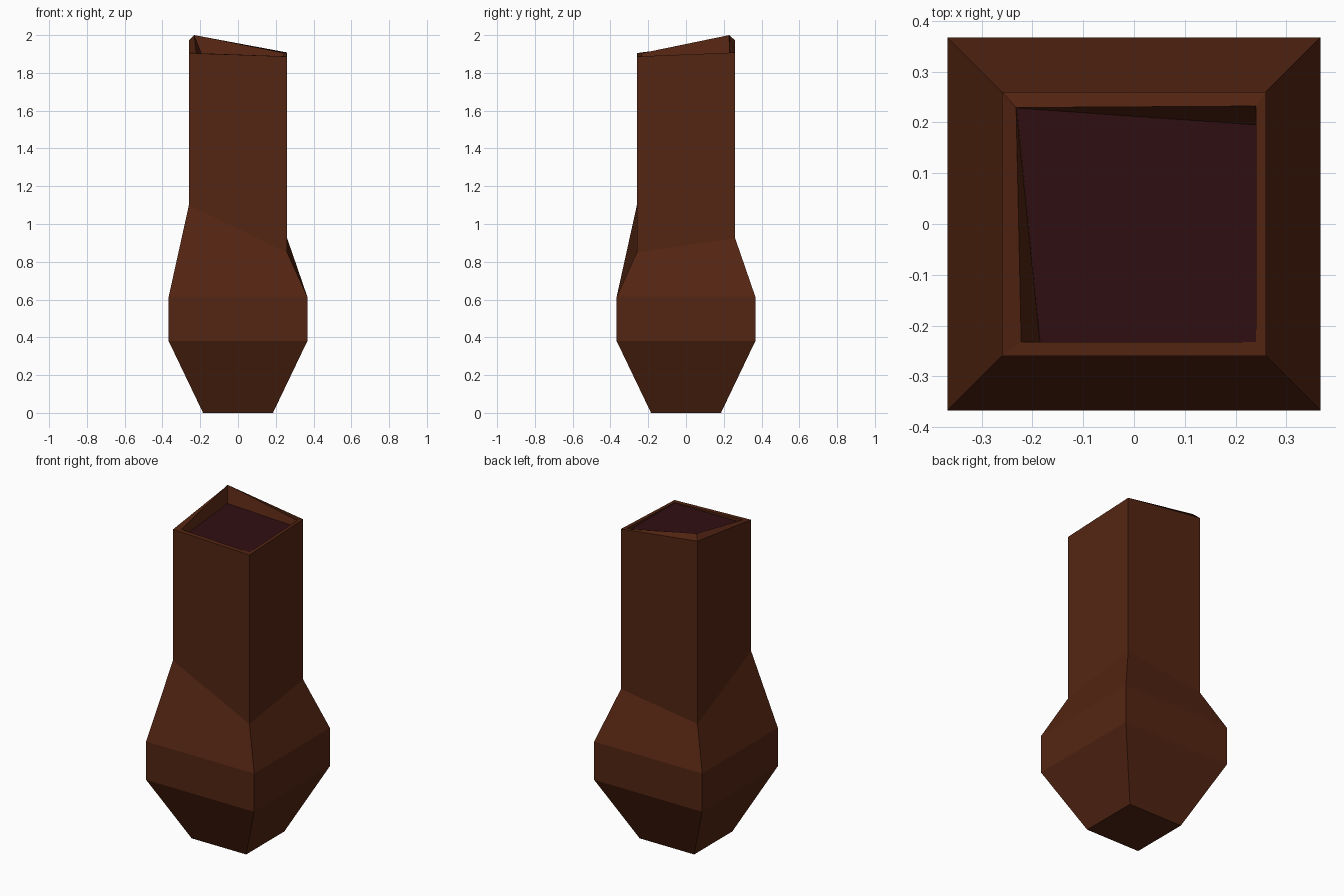
import bpy, bmesh

if "Cube" in bpy.data.objects:
    bpy.data.objects.remove(bpy.data.objects["Cube"])


def material(name, color):
    m = bpy.data.materials.new(name)
    m.diffuse_color = (*color, 1)
    m.use_nodes = True
    m.node_tree.nodes["Principled BSDF"].inputs["Base Color"].default_value = m.diffuse_color
    return m


brown = material("brown glass", (0.088, 0.0185, 0.006))
wine = material("dark red liquid", (0.030, 0.0045, 0.006))


def build(name, rings, mat, cap_first=True, cap_last=False):
    """Skin a stack of four-sided rings."""
    bm = bmesh.new()
    loops = [[bm.verts.new(p) for p in r] for r in rings]
    for a, b in zip(loops, loops[1:]):
        for i in range(4):
            j = (i + 1) % 4
            bm.faces.new((a[i], a[j], b[j], b[i]))
    if cap_first:
        bm.faces.new(loops[0][::-1])
    if cap_last:
        bm.faces.new(loops[-1])
    me = bpy.data.meshes.new(name)
    bm.to_mesh(me)
    bm.free()
    me.materials.append(mat)
    ob = bpy.data.objects.new(name, me)
    bpy.context.collection.objects.link(ob)
    return ob


# corner order: front left, front right, back right, back left
def square(h, zs):
    return [(x * h, y * h, z) for (x, y), z in
            zip(((-1, -1), (1, -1), (1, 1), (-1, 1)), zs)]


# bottle body with crooked shoulder, slanted mouth and inner lip
lip_inner = [(-0.222, -0.232, 1.905), (0.24, -0.232, 1.888),
             (0.24, 0.232, 1.906), (-0.232, 0.229, 2.0)]
surface = [(-0.185, -0.232, 1.886), (0.24, -0.232, 1.886),
           (0.24, 0.195, 1.886), (-0.23, 0.228, 1.886)]
build("bottle", [
    square(0.185, [0] * 4),
    square(0.367, [0.38] * 4),
    square(0.367, [0.615] * 4),
    square(0.26, [1.10, 0.85, 0.925, 0.85]),
    square(0.26, [1.905, 1.887, 1.908, 1.972]),
    lip_inner,
    surface,
], brown)

# liquid filling the mouth
build("liquid", [[(x, y, z) for x, y, z in surface]], wine,
      cap_first=False, cap_last=True)
